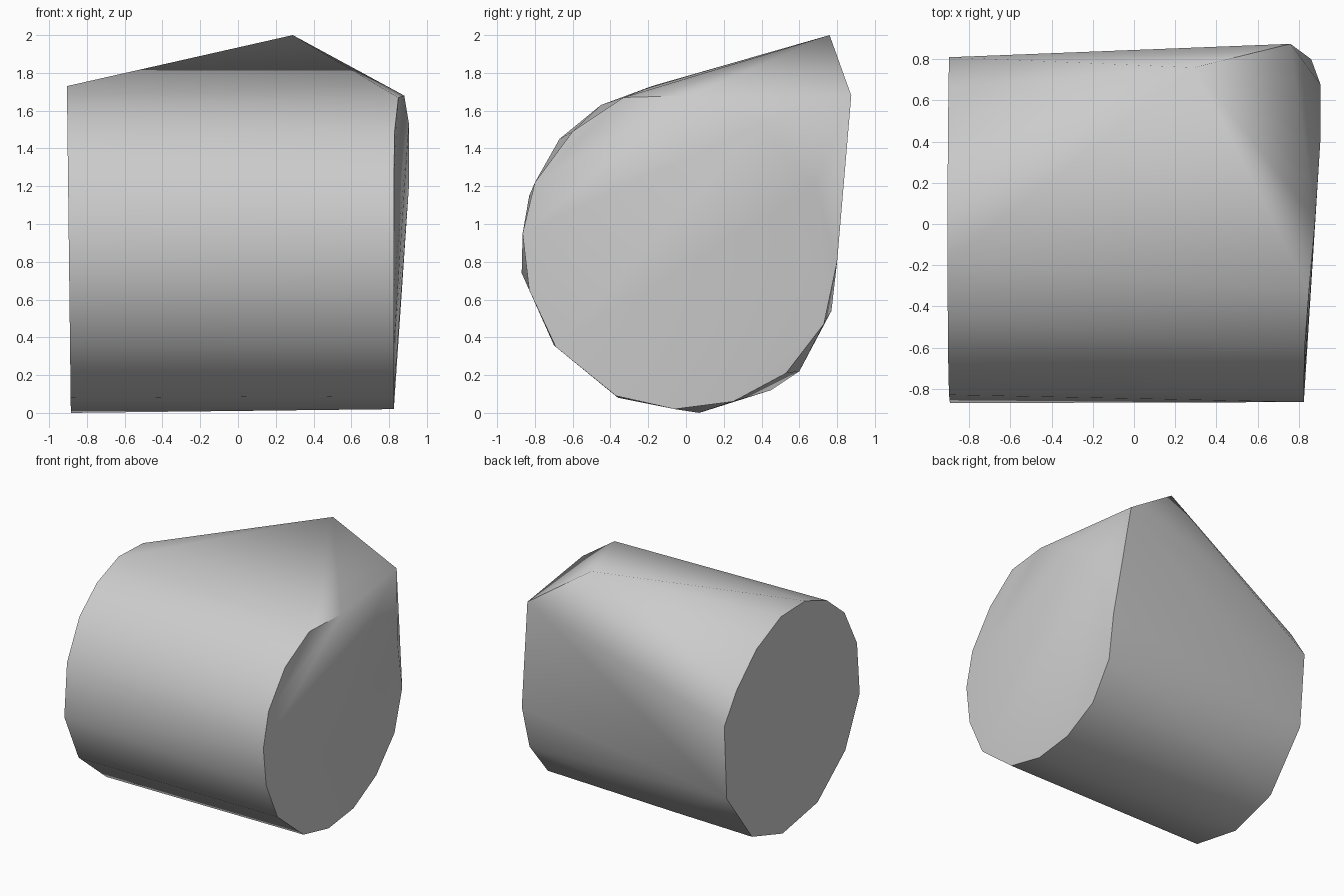
import bpy
import bmesh
from math import radians

default_cube = bpy.data.objects.get("Cube")
if default_cube:
    bpy.data.objects.remove(default_cube, do_unlink=True)


def make_material(name, colour):
    material = bpy.data.materials.new(name)
    material.use_nodes = True
    material.diffuse_color = colour
    material.node_tree.nodes["Principled BSDF"].inputs["Base Color"].default_value = colour
    return material


def left_cap_x(z):
    """The cap at -x leans outward slightly with height."""
    return -0.885 - 0.012 * z


def right_cap_x(y, z):
    """The cap at +x is flat in front and leans outward toward the upper back."""
    return 0.825 + max(0, 0.045 * (y + z - 0.8))


# Outlines of both ends, as (y, z)
left_profile = [
    (-0.18, 1.73), (-0.45, 1.63), (-0.67, 1.45), (-0.83, 1.15), (-0.87, 0.74),
    (-0.70, 0.36), (-0.36, 0.08), (0.07, 0), (0.45, 0.12), (0.77, 0.54),
    (0.81, 1.12), (0.66, 1.35), (0.42, 1.58), (0.12, 1.72),
]
right_profile = [
    (-0.33, 1.67), (-0.60, 1.49), (-0.80, 1.22), (-0.865, 0.95), (-0.83, 0.65),
    (-0.69, 0.35), (-0.37, 0.09), (-0.06, 0.02), (0.25, 0.06), (0.53, 0.21),
    (0.73, 0.47), (0.80, 0.80),
]

# Raised back corner, bulge of the right end and the low back corner
corner_points = [
    (0.29, 0.76, 2), (0.76, 0.875, 1.68), (0.88, 0.02, 1.68),
    (0.905, 0.40, 1.53), (0.905, 0.68, 1.20), (-0.30, 0.60, 0.22),
]

points = [(left_cap_x(z), y, z) for y, z in left_profile]
points += [(right_cap_x(y, z), y, z) for y, z in right_profile]
points += corner_points

# Wrap all the points in one convex shell
bm = bmesh.new()
for point in points:
    bm.verts.new(point)
bmesh.ops.convex_hull(bm, input=bm.verts[:])
loose = [vert for vert in bm.verts if not vert.link_faces]
bmesh.ops.delete(bm, geom=loose, context='VERTS')
bmesh.ops.dissolve_limit(bm, angle_limit=radians(0.5), verts=bm.verts[:], edges=bm.edges[:])
bmesh.ops.recalc_face_normals(bm, faces=bm.faces[:])

mesh = bpy.data.meshes.new("convex_barrel")
bm.to_mesh(mesh)
bm.free()
barrel = bpy.data.objects.new("convex_barrel", mesh)
bpy.context.collection.objects.link(barrel)
mesh.materials.append(make_material("plain grey", (0.6, 0.6, 0.6, 1)))

# Smooth the rounded wall, keep the end rims sharp
bpy.context.view_layer.objects.active = barrel
barrel.select_set(True)
bpy.ops.object.shade_smooth_by_angle(angle=radians(35))
